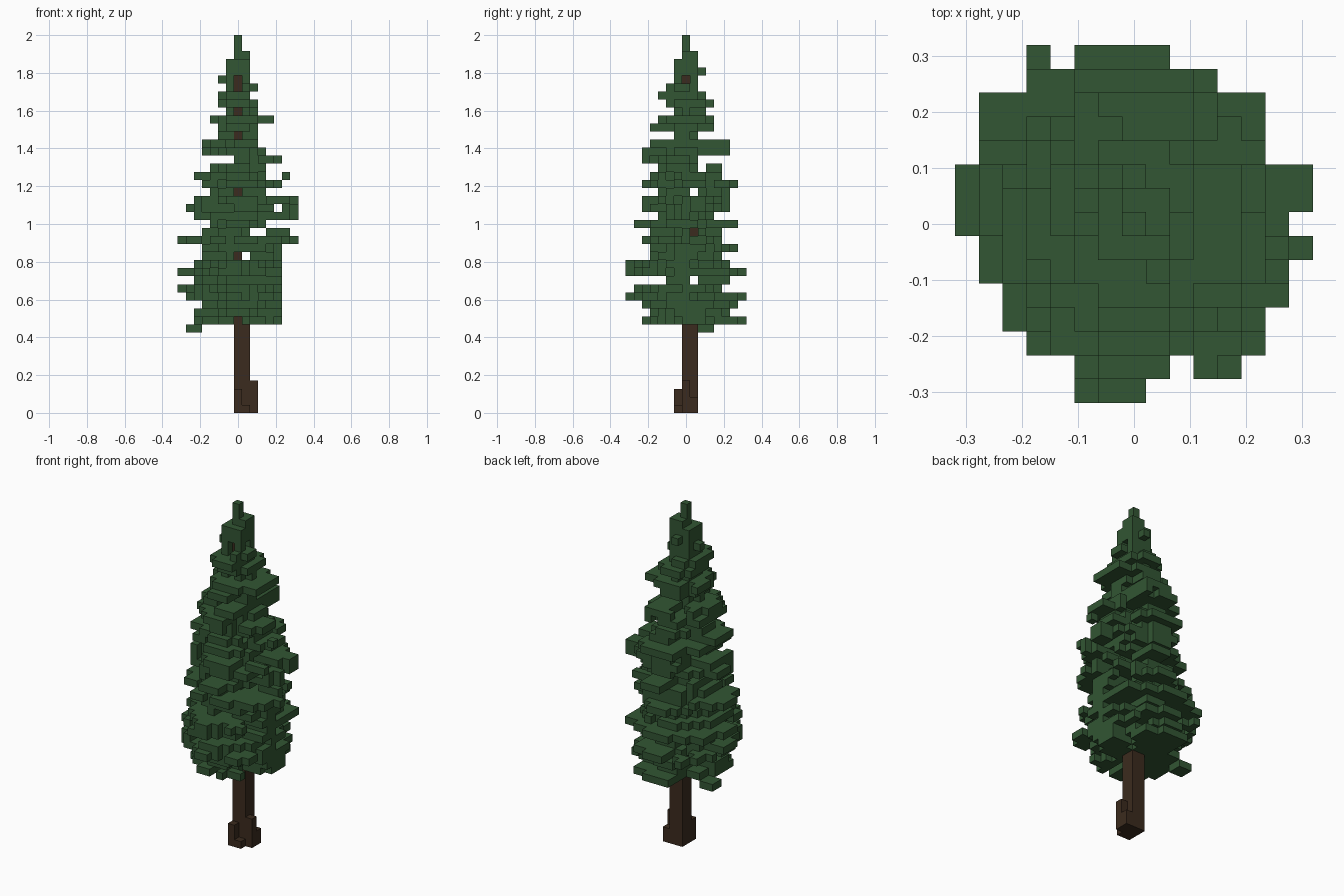
import bpy
import bmesh
import math
import random

cube = bpy.data.objects.get("Cube")
if cube:
    bpy.data.objects.remove(cube, do_unlink=True)

random.seed(21)
CELL = 2 / 47          # the tree is 47 blocks tall
FIRST = 11             # lowest full layer of needles


def make_material(name, colour):
    mat = bpy.data.materials.new(name)
    mat.use_nodes = True
    mat.diffuse_color = (*colour, 1)
    mat.node_tree.nodes["Principled BSDF"].inputs["Base Color"].default_value = (*colour, 1)
    return mat


def block_object(name, cells, hidden_by, material):
    """Build the outer skin of a set of blocks, merging flat neighbours."""
    bm = bmesh.new()
    verts = {}

    def corner(point):
        if point not in verts:
            verts[point] = bm.verts.new(
                ((point[0] - 0.5) * CELL, (point[1] - 0.5) * CELL, point[2] * CELL))
        return verts[point]

    for cell in sorted(cells):
        for axis in range(3):
            for side in (0, 1):
                neighbour = list(cell)
                neighbour[axis] += 2 * side - 1
                if tuple(neighbour) in hidden_by:
                    continue
                ring = []
                for u, v in ((0, 0), (1, 0), (1, 1), (0, 1)):
                    point = list(cell)
                    point[axis] += side
                    point[(axis + 1) % 3] += u
                    point[(axis + 2) % 3] += v
                    ring.append(corner(tuple(point)))
                bm.faces.new(ring if side else ring[::-1])
    bmesh.ops.dissolve_limit(bm, angle_limit=math.radians(1),
                             verts=bm.verts[:], edges=bm.edges[:])
    mesh = bpy.data.meshes.new(name)
    bm.to_mesh(mesh)
    bm.free()
    mesh.materials.append(material)
    obj = bpy.data.objects.new(name, mesh)
    bpy.context.collection.objects.link(obj)
    return obj


# Branch reach of each layer, in blocks from the trunk, from the bottom up
reach_right = [5, 5, 4, 6, 7, 5, 7, 5, 4, 4, 7, 4, 3, 5, 6, 5, 3, 4,
               5, 3, 0, 4, 4, 2, 2, 3, 1, 2, 2, 1, 2, 1, 1, 0, 0, 0]
reach_left = [5, 5, 5, 5, 5, 5, 5, 5, 5, 5, 7, 6, 3, 7, 7, 7, 3, 5,
              3, 3, 5, 3, 2, 2, 2, 4, 2, 2, 1, 2, 1, 1, 1, 1, 0, 0]
reach_front = [5, 4, 5, 7, 6, 2, 7, 7, 4, 4, 5, 4, 6, 3, 5, 5, 3, 5,
               4, 3, 5, 5, 4, 1, 4, 3, 1, 2, 3, 2, 1, 1, 1, 0, 0, 0]
reach_back = [7, 5, 6, 7, 4, 5, 7, 5, 4, 6, 4, 4, 6, 3, 5, 5, 5, 6,
              4, 4, 1, 5, 5, 1, 3, 3, 2, 3, 2, 1, 1, 2, 1, 1, 0, 0]

# Widest outline of the crown, row by row from front to back
plan_right = [2, 2, 4, 5, 5, 6, 6, 7, 7, 7, 6, 6, 6, 4, 4]
plan_left = [0, 4, 5, 5, 6, 6, 7, 6, 7, 7, 5, 5, 5, 3, 1]

# Open places between the branches
bare_front = {11, 19, 27, 34, 37, 40, 41}
gap_x = {19: (1,), 22: (2, 3), 25: (5,)}
gap_y = {16: (1,), 27: (1,), 30: (2,)}


def is_open(x, y, z):
    return (x in gap_x.get(z, ()) or y in gap_y.get(z, ())
            or (z in bare_front and x == 0 and y < 0)
            or (z == 41 and y == 0 and x > 0)
            or (z == 22 and y == 1 and x > 1)
            or (y == 7 and x == -3) or (y == -6 and x == 2)
            or (y == 0 and x == 7))


def lobe_size(z):
    """Length of one clump: mostly full, some short, compact at the tip."""
    if z >= 38:
        return 1.05
    if random.random() < 0.3:
        return random.uniform(0.35, 0.65)
    return random.uniform(0.85, 1.08)


# Trunk: two blocks square below, one block above, with root flares
trunk = {(x, y, z) for x in (0, 1) for y in (0, 1) for z in range(16)}
trunk |= {(0, 0, z) for z in range(16, 42)}
trunk.add((1, 1, 22))
for x, y, height in ((2, 0, 4), (2, 1, 2), (0, -1, 3), (1, -1, 1)):
    trunk |= {(x, y, z) for z in range(height)}

# Needles: ragged rounded layers with a longer branch on each side
needles = set()
for layer, (right, left, front, back) in enumerate(
        zip(reach_right, reach_left, reach_front, reach_back)):
    z = layer + FIRST
    lobes = [lobe_size(z) for _ in range(14)]
    arms = [random.choice((-1, 0, 1)) for _ in range(4)]
    for x in range(-right, left + 1):
        for y in range(-front, back + 1):
            if not -plan_right[y + 7] <= x <= plan_left[y + 7] or is_open(x, y, z):
                continue
            rx = (left if x > 0 else right) + 0.4
            ry = (back if y > 0 else front) + 0.4
            lobe = lobes[int((math.atan2(y, x) / math.tau + 0.5) * 13.99)]
            size = ((abs(x) / rx) ** 2.2 + (abs(y) / ry) ** 2.2) ** (1 / 2.2)
            on_arm = ((rx > 3 and abs(x) > abs(y) and abs(y - arms[x > 0]) <= 1)
                      or (ry > 3 and abs(y) > abs(x) and abs(x - arms[2 + (y > 0)]) <= 1)
                      or (rx < 4 and y == 0) or (ry < 4 and x == 0))
            if size <= lobe or on_arm:
                needles.add((x, y, z))

# Stray sprigs, each a short row of blocks along x
for start, end, y, z in ((-6, -5, 2, 10), (-6, -5, 3, 10), (6, 6, -1, 29),
                         (-4, -3, 6, 14), (-4, -4, 7, 14), (-6, -3, 5, 17),
                         (-6, -3, 4, 17), (3, 5, 4, 17), (3, 5, 5, 17),
                         (3, 4, -6, 14), (3, 5, -5, 14), (3, 5, -4, 14),
                         (-5, -3, -4, 14), (-4, -2, -5, 14), (4, 6, -3, 26),
                         (4, 7, 2, 26), (-7, -4, 2, 15)):
    needles |= {(x, y, z) for x in range(start, end + 1)}
needles -= trunk

green = make_material("needle green", (0.032, 0.092, 0.033))
brown = make_material("bark brown", (0.044, 0.024, 0.013))
block_object("trunk", trunk, trunk, brown)
block_object("needles", needles, needles | trunk, green)
